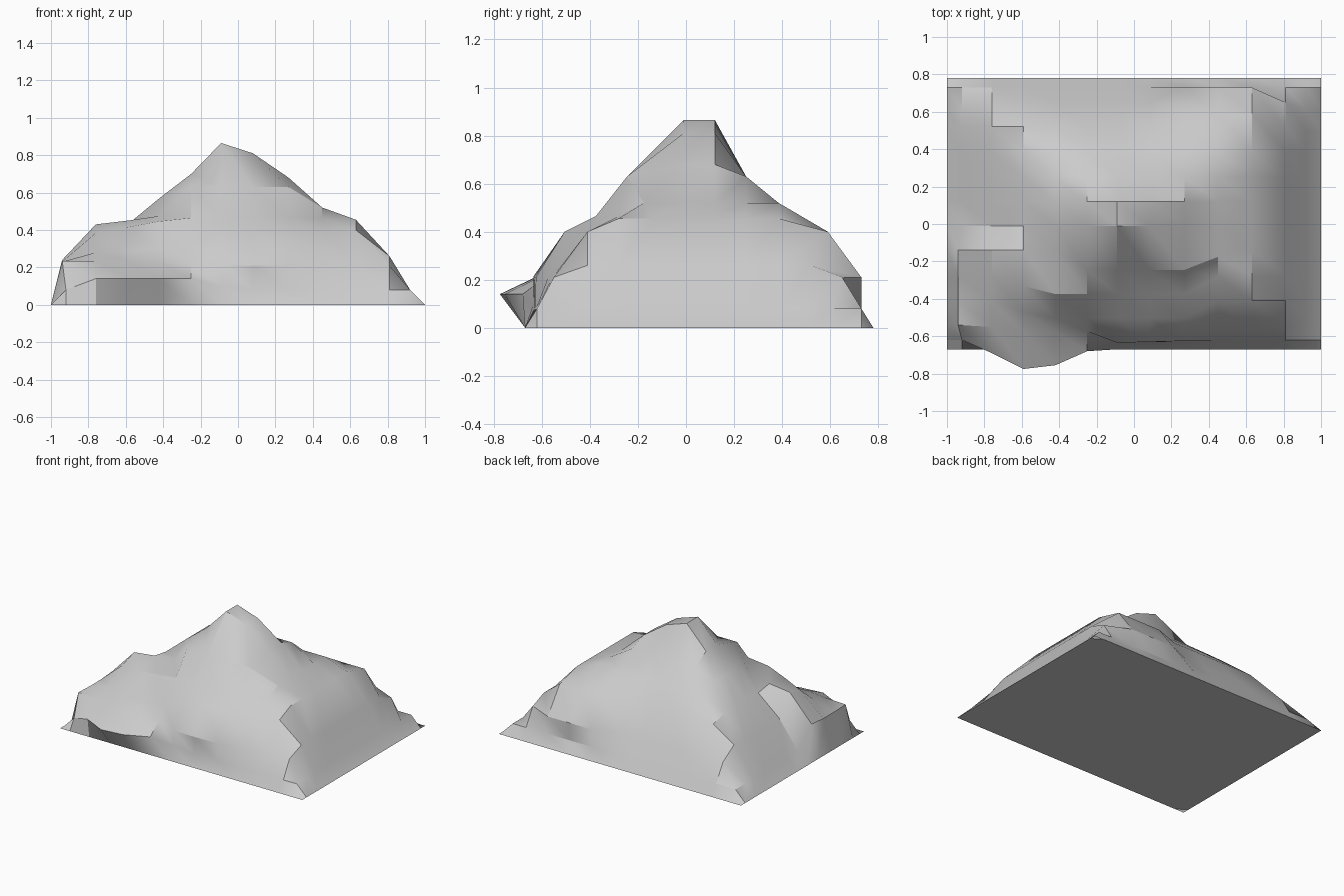
import bpy, bmesh, math

if "Cube" in bpy.data.objects:
    bpy.data.objects.remove(bpy.data.objects["Cube"])

# Column positions across the rock
COLS = [-.92, -.76, -.59, -.42, -.25, -.09, .08, .27, .45, .63, .81, .92]

# Crest outlines (x, z): right half is shared, left flank differs front and back
RIGHT = [(-.09, .865), (.08, .81), (.27, .68), (.45, .52), (.63, .455), (.81, .26), (.92, .08)]
BACK = [(-.92, .08), (-.76, .29), (-.59, .43), (-.42, .57), (-.25, .70)] + RIGHT
SHOULDER = [(-.92, .24), (-.76, .43), (-.59, .45), (-.42, .475), (-.34, .63), (-.25, .71)] + RIGHT
SLOPE = [(-.92, .23), (-.76, .385), (-.45, .44), (-.25, .48)] + RIGHT
LOW = [(-.92, .23), (-.76, .28), (-.42, .30), (-.25, .31), (-.09, .40)] + RIGHT[1:]
FOOT = [(-.92, .235), (-.59, .235), (-.25, .22), (0, .21), (.81, .21), (.92, .08)]
LIP = [(-.92, .08), (-.76, .14), (-.25, .14), (-.09, .10), (.08, .08), (.92, .08)]


def level(y):
    return [(-1, y), (1, y)]


# Ledges from back to front: path (x, y), outline, height limit
LEDGES = [
    (level(.73), BACK, .08),
    ([(-.92, .61), (-.76, .65), (.08, .65), (.27, .73), (.63, .73), (.81, .65), (.92, .61)], BACK, .21),
    ([(-.92, .52), (.08, .52), (.27, .59), (.63, .59), (.81, .52), (.92, .50)], BACK, .40),
    (level(.385), BACK, .52),
    (level(.25), BACK, .63),
    (level(.12), BACK, .87),
    (level(-.01), BACK, .87),
    ([(-.92, -.14), (-.42, -.14), (-.25, -.245), (.35, -.245), (.5, -.14), (.92, -.14)], SHOULDER, .63),
    ([(-.92, -.28), (-.76, -.28), (-.45, -.375), (.27, -.375), (.45, -.28), (.92, -.28)], SLOPE, .465),
    ([(-.92, -.41), (-.76, -.41), (-.5, -.505), (.27, -.505), (.45, -.41), (.92, -.41)], LOW, .40),
    ([(-.92, -.54), (-.76, -.55), (-.59, -.575), (-.25, -.575), (-.09, -.635), (.27, -.625),
      (.5, -.56), (.81, -.55), (.92, -.50)], FOOT, .24),
    ([(-.92, -.62), (-.76, -.69), (-.59, -.775), (-.42, -.755), (-.25, -.68), (-.09, -.635),
      (.92, -.62)], LIP, .14),
]


def sample(points, x):
    for (x0, v0), (x1, v1) in zip(points, points[1:]):
        if x <= x1:
            return v0 + (v1 - v0) * max(0, x - x0) / (x1 - x0)
    return points[-1][1]


bm = bmesh.new()


def base_row(y):
    return [bm.verts.new((x, y, 0)) for x in [-1] + COLS + [1]]


# Terrain rows, each ending on the base edge
rows = [base_row(.78)]
for path, outline, limit in LEDGES:
    pts = []
    for x in COLS:
        z = min(sample(outline, x), limit)
        px = -.94 if x < -.9 and z > .2 else x
        pts.append((px, sample(path, x), z))
    pts = [(-1, pts[0][1], 0)] + pts + [(1, pts[-1][1], 0)]
    rows.append([bm.verts.new(p) for p in pts])
rows.append(base_row(-.67))

for a, b in zip(rows, rows[1:]):
    for i in range(len(a) - 1):
        bm.faces.new((a[i], b[i], b[i + 1], a[i + 1]))

# Flat underside
rim = rows[0] + [r[-1] for r in rows[1:-1]] + rows[-1][::-1] + [r[0] for r in rows[-2:0:-1]]
bm.faces.new(rim)
bmesh.ops.recalc_face_normals(bm, faces=bm.faces)

mesh = bpy.data.meshes.new("mountain_rock")
bm.to_mesh(mesh)
bm.free()
rock = bpy.data.objects.new("mountain_rock", mesh)
bpy.context.collection.objects.link(rock)
bpy.context.view_layer.objects.active = rock
rock.select_set(True)
bpy.ops.object.shade_smooth_by_angle(angle=math.radians(30))
